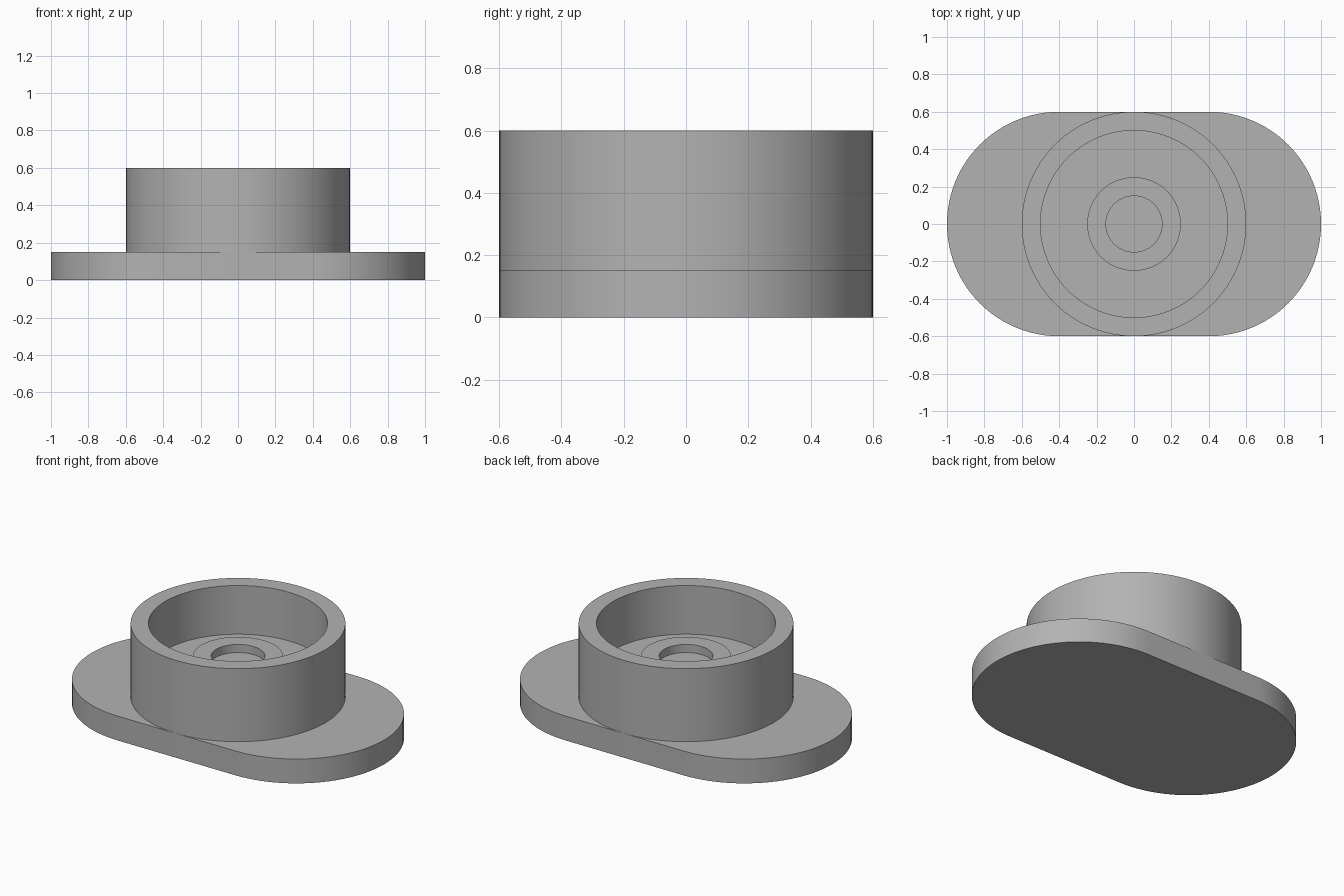
import bpy
import bmesh
from math import cos, sin, pi, radians

SEGMENTS = 96

cube = bpy.data.objects.get("Cube")
if cube:
    bpy.data.objects.remove(cube, do_unlink=True)

# Plain grey material
GREY = (0.45, 0.45, 0.45, 1.0)
grey = bpy.data.materials.new("plain_grey")
grey.use_nodes = True
grey.diffuse_color = GREY
grey.node_tree.nodes["Principled BSDF"].inputs["Base Color"].default_value = GREY


def finish(bm, name):
    """Turn a bmesh into a grey object, smooth with sharp rims."""
    bmesh.ops.recalc_face_normals(bm, faces=bm.faces)
    mesh = bpy.data.meshes.new(name)
    bm.to_mesh(mesh)
    bm.free()
    mesh.materials.append(grey)
    obj = bpy.data.objects.new(name, mesh)
    bpy.context.collection.objects.link(obj)
    bpy.ops.object.select_all(action="DESELECT")
    obj.select_set(True)
    bpy.context.view_layer.objects.active = obj
    bpy.ops.object.shade_smooth_by_angle(angle=radians(30))
    return obj


def slot_plate(name, radius, offset, height):
    """Flat plate with two half-round ends."""
    bm = bmesh.new()
    half = SEGMENTS // 2
    outline = []
    for side, start in ((1, -pi / 2), (-1, pi / 2)):
        for i in range(half + 1):
            a = start + pi * i / half
            outline.append(bm.verts.new((side * offset + radius * cos(a), radius * sin(a), 0)))
    base = bm.faces.new(outline)
    top = bmesh.ops.extrude_face_region(bm, geom=[base], use_keep_orig=True)["geom"]
    bmesh.ops.translate(bm, vec=(0, 0, height),
                        verts=[v for v in top if isinstance(v, bmesh.types.BMVert)])
    return finish(bm, name)


def lathe(name, profile):
    """Spin a radius/height profile round z; the last ring is capped."""
    bm = bmesh.new()
    rings = [[bm.verts.new((r * cos(2 * pi * i / SEGMENTS), r * sin(2 * pi * i / SEGMENTS), z))
              for i in range(SEGMENTS)] for r, z in profile]
    for lower, upper in zip(rings, rings[1:]):
        for i in range(SEGMENTS):
            j = (i + 1) % SEGMENTS
            bm.faces.new((lower[i], lower[j], upper[j], upper[i]))
    bm.faces.new(rings[-1])
    return finish(bm, name)


# Base plate
slot_plate("base_plate", radius=0.6, offset=0.4, height=0.15)

# Cup: outer wall, rim, inner wall, floor, raised boss and its blind hole
lathe("round_cup", [(0.6, 0.15), (0.6, 0.6), (0.5, 0.6), (0.5, 0.3),
                    (0.25, 0.3), (0.25, 0.4), (0.15, 0.4), (0.15, 0.35)])
